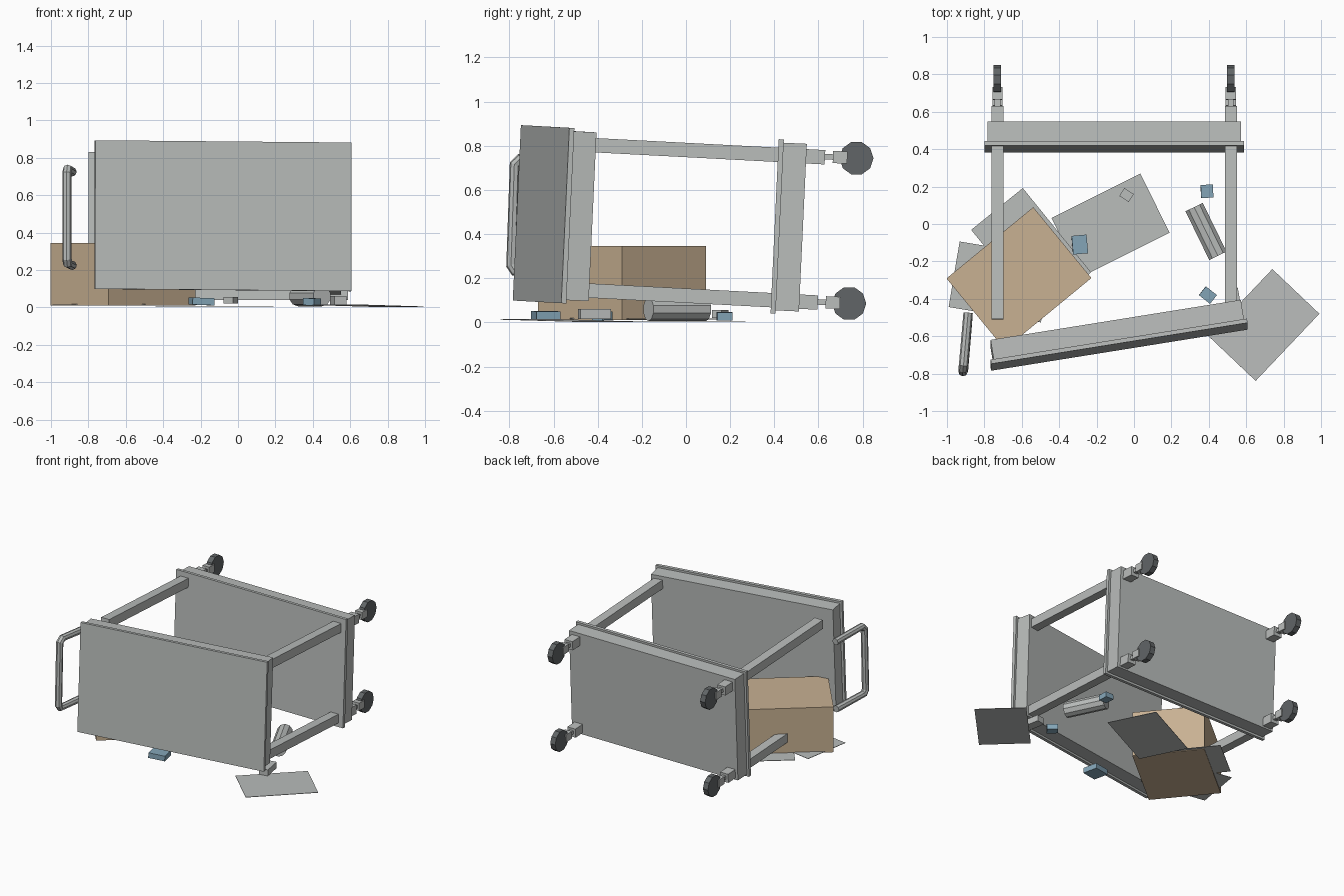
import bpy, math
from mathutils import Euler

cube = bpy.data.objects.get("Cube")
if cube:
    bpy.data.objects.remove(cube, do_unlink=True)


def material(name, rgb):
    m = bpy.data.materials.new(name)
    m.use_nodes = True
    m.diffuse_color = (*rgb, 1)
    m.node_tree.nodes["Principled BSDF"].inputs["Base Color"].default_value = (*rgb, 1)
    return m


GREY = material("painted_grey", (0.49, 0.51, 0.5))
DARK = material("dark_rubber", (0.12, 0.13, 0.135))
TAN = material("cardboard_tan", (0.58, 0.44, 0.29))
BLUE = material("dusty_blue", (0.23, 0.38, 0.48))


def rotation(degrees):
    return Euler([math.radians(a) for a in degrees])


def finish(name, mat):
    ob = bpy.context.object
    ob.name = name
    ob.data.materials.append(mat)
    return ob


def box(name, loc, size, mat=GREY, rot=(0, 0, 0)):
    bpy.ops.mesh.primitive_cube_add(size=1, location=loc, rotation=rotation(rot))
    ob = finish(name, mat)
    ob.scale = size
    return ob


def cylinder(name, loc, radius, depth, sides, mat, rot):
    bpy.ops.mesh.primitive_cylinder_add(vertices=sides, radius=radius, depth=depth,
                                        location=loc, rotation=rotation(rot))
    return finish(name, mat)


def shelf(name, loc, rot, body_size):
    """Slab with a slightly larger thin lip on its front side."""
    lip = 0.023
    w, d, h = body_size
    box(name + "_lip", loc, (w + 0.033, lip, h + 0.03), GREY, rot)
    back = rotation(rot).to_matrix().col[1] * (d + lip) / 2
    box(name + "_body", [a + b for a, b in zip(loc, back)], body_size, GREY, rot)


# Shelves of the toppled cart; the front one has come loose
TILT = (-2.7, 0, 0)
shelf("lower_shelf", (-0.105, 0.413, 0.435), TILT, (1.355, 0.105, 0.76))
shelf("upper_shelf", (-0.08, -0.645, 0.49), (-2.6, 0.5, 9.1), (1.355, 0.105, 0.765))

# Four legs, each with a caster
for side, x in (("right", -0.73), ("left", 0.518)):
    for level, dy, dz in (("top", 0, 0), ("bottom", -0.033, -0.658)):
        tag = f"{level}_{side}"
        box("leg_" + tag, (x, 0.06 + dy, 0.778 + dz), (0.065, 1.14, 0.065), GREY, (-3, 0, 0))
        box("caster_stem_" + tag, (x, 0.65 + dy, 0.75 + dz), (0.03, 0.05, 0.025), GREY, TILT)
        box("caster_fork_" + tag, (x, 0.698 + dy, 0.748 + dz), (0.055, 0.065, 0.055), GREY, TILT)
        cylinder("wheel_" + tag, (x, 0.772 + dy, 0.744 + dz), 0.077, 0.04, 10, DARK, (0, 90, 0))

# Detached push handle: a bent tube
path = [(-0.887, -0.475, 0.725), (-0.911, -0.75, 0.74), (-0.914, -0.775, 0.715),
        (-0.914, -0.79, 0.26), (-0.911, -0.775, 0.235), (-0.887, -0.485, 0.225)]
curve = bpy.data.curves.new("push_handle", "CURVE")
curve.dimensions = "3D"
curve.bevel_depth = 0.025
curve.bevel_resolution = 2
curve.use_fill_caps = True
spline = curve.splines.new("POLY")
spline.points.add(len(path) - 1)
for point, co in zip(spline.points, path):
    point.co = (*co, 1)
spline.use_smooth = False
curve.materials.append(GREY)
bpy.context.collection.objects.link(bpy.data.objects.new("push_handle", curve))

# Cardboard carton
box("carton", (-0.615, -0.29, 0.178), (0.6, 0.49, 0.335), TAN, (0, 0, 39.4))

# Loose sheets on the ground
for name, loc, size, rot in (
        ("sheet_middle", (-0.125, -0.007, 0.006), (0.53, 0.353), (0, 0, 26.5)),
        ("sheet_rear", (-0.55, -0.145, 0.016), (0.58, 0.355), (0, 0, -51)),
        ("sheet_side", (-0.715, -0.31, 0.018), (0.5, 0.355), (0, 0, -9.5)),
        ("sheet_front", (0.695, -0.54, 0.009), (0.495, 0.347), (0, 1.2, 46.5))):
    box(name, loc, (*size, 0.003), GREY, rot)

# Small blue packets
for i, (x, y, z, w, d, angle) in enumerate((
        (0.39, 0.175, 0.028, 0.065, 0.07, 3), (-0.29, -0.11, 0.035, 0.08, 0.1, 5),
        (0.395, -0.38, 0.03, 0.075, 0.06, -38), (-0.195, -0.635, 0.032, 0.12, 0.11, 12))):
    box(f"blue_packet_{i + 1}", (x, y, z), (w, d, 0.038), BLUE, (0, 2, angle))

# Other debris
box("small_block", (-0.04, 0.155, 0.038), (0.06, 0.05, 0.035), GREY, (0, 0, -32))
box("broken_stub", (0.535, -0.415, 0.038), (0.065, 0.14, 0.045), GREY, (0, 0, 10))
cylinder("roll", (0.385, -0.04, 0.06), 0.054, 0.29, 10, GREY, (90, 0, 26))
